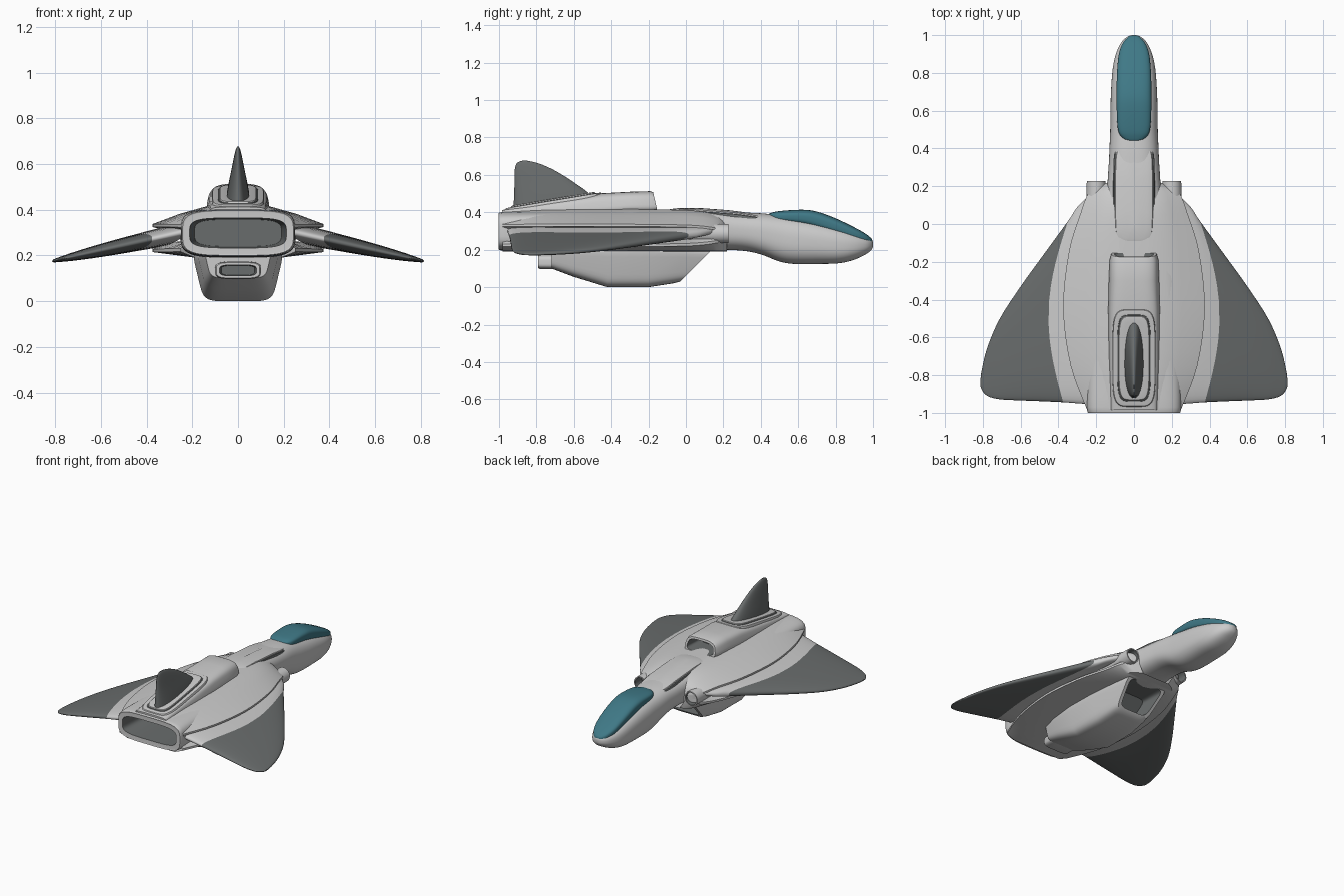
import bpy, bmesh, math
from mathutils import Vector as V

if "Cube" in bpy.data.objects:
    bpy.data.objects.remove(bpy.data.objects["Cube"])


def mat(name, col):
    m = bpy.data.materials.new(name)
    m.diffuse_color = (*col, 1)
    m.use_nodes = True
    m.node_tree.nodes["Principled BSDF"].inputs["Base Color"].default_value = m.diffuse_color
    return m


LIGHT = mat("light_grey", (0.6, 0.6, 0.6))
DARK = mat("dark_grey", (0.14, 0.15, 0.15))
TEAL = mat("canopy_teal", (0.05, 0.19, 0.24))


def unit(n, count=48):
    # superellipse outline in -1..1
    out = []
    for i in range(count):
        a = 2 * math.pi * (i + 0.5) / count
        c, s = math.cos(a), math.sin(a)
        out.append((math.copysign(abs(c) ** (2 / n), c), math.copysign(abs(s) ** (2 / n), s)))
    return out


def section(y, w, zb, zt, n, wb=None, yb=None, cx=0):
    # rounded cross-section, optionally tapered (wb) and slanted (yb) at the bottom
    wb = w if wb is None else wb
    yb = y if yb is None else yb
    ring = []
    for u, v in unit(n):
        t = (v + 1) / 2
        ring.append(V((cx + u * (wb + (w - wb) * t), yb + (y - yb) * t, zb + (zt - zb) * t)))
    return ring


def smooth(rows, steps=4):
    # Catmull-Rom through the station values
    out = []
    for i in range(len(rows) - 1):
        p = [rows[max(0, min(len(rows) - 1, i + k))] for k in (-1, 0, 1, 2)]
        for s in range(steps):
            t = s / steps
            out.append([0.5 * (2 * b + (c - a) * t + (2 * a - 5 * b + 4 * c - d) * t * t
                               + (3 * b - a - 3 * c + d) * t ** 3) for a, b, c, d in zip(*p)])
    return out + [list(rows[-1])]


def hollow(rings, sx, sz, depth, taper=0.9):
    # add a rim and a recessed pocket after the last ring
    last = rings[-1]
    c = sum(last, V()) / len(last)
    scaled = lambda k: [V((c.x + (p.x - c.x) * sx * k, c.y + (p.y - c.y) * sz * k,
                           c.z + (p.z - c.z) * sz * k)) for p in last]
    return rings + [scaled(1), [p + V((0, depth, 0)) for p in scaled(taper)]]


def loft(name, rings, m=LIGHT, closed=True, caps=True, dark_from=None, mirror=False, angle=35):
    bm = bmesh.new()
    vs = [[bm.verts.new(p) for p in r] for r in rings]
    n = len(rings[0])
    dark = lambda k: 1 if dark_from is not None and k >= dark_from else 0
    for k in range(len(vs) - 1):
        for i in range(n if closed else n - 1):
            j = (i + 1) % n
            bm.faces.new((vs[k][i], vs[k][j], vs[k + 1][j], vs[k + 1][i])).material_index = dark(k)
    if caps:
        bm.faces.new(vs[0])
        bm.faces.new(vs[-1]).material_index = dark(len(vs))
    bmesh.ops.recalc_face_normals(bm, faces=bm.faces)
    me = bpy.data.meshes.new(name)
    bm.to_mesh(me)
    bm.free()
    me.materials.append(m)
    me.materials.append(DARK)
    ob = bpy.data.objects.new(name, me)
    bpy.context.collection.objects.link(ob)
    bpy.ops.object.select_all(action='DESELECT')
    ob.select_set(True)
    bpy.context.view_layer.objects.active = ob
    bpy.ops.object.shade_smooth_by_angle(angle=math.radians(angle))
    if mirror:
        ob.modifiers.new("mirror", 'MIRROR')
    return ob


# Fuselage core from nose to the wide exhaust
core = [(1, .012, .215, .24, 2.3), (.99, .038, .197, .255, 2.3), (.96, .068, .175, .272, 2.4),
        (.9, .096, .147, .295, 2.5), (.82, .113, .128, .32, 2.6), (.7, .122, .124, .35, 2.6),
        (.58, .125, .124, .372, 2.6), (.5, .126, .137, .385, 2.6), (.4, .13, .175, .395, 2.6),
        (.3, .135, .195, .40, 2.6), (.15, .15, .2, .41, 2.8), (-.02, .2, .195, .415, 3),
        (-.3, .25, .19, .415, 3.5), (-.7, .25, .19, .405, 4), (-.97, .25, .195, .402, 4),
        (-1, .235, .205, .392, 4)]
rings = hollow([section(*r) for r in smooth(core)], .9, .7, .28)
loft("fuselage", rings, dark_from=len(rings) - 2)

# Canopy
canopy = [(.44, .03, .36, .39), (.455, .06, .35, .397), (.5, .085, .345, .407), (.62, .092, .33, .414),
          (.7, .092, .31, .404), (.8, .09, .28, .368), (.9, .08, .25, .32), (.96, .058, .235, .286),
          (.99, .03, .23, .262), (.997, .012, .23, .25)]
loft("canopy", [section(*r, 3) for r in smooth(canopy)], TEAL, angle=60)

# Upper and lower body shells whose lips clamp the wing roots: y, lip x, flat half-width, top z, lip z
shell = smooth([(.22, .14, .08, .36, .30), (.17, .235, .10, .385, .315), (.05, .285, .12, .408, .33),
                (-.15, .345, .13, .415, .335), (-.45, .375, .13, .417, .337),
                (-.75, .335, .13, .412, .337), (-.98, .25, .13, .40, .335)])
upper, lower = [], []
for y, w, f, zt, ze in shell:
    inn = max(w - .08, min(w, .225))
    m = (f + w) / 2
    upper.append([V((0, y, zt)), V((f, y, zt)), V((m, y, (zt + ze) / 2 + .006)), V((w, y, ze)),
                  V((w, y, ze - .012)), V((inn, y, ze - .035))])
    zl = .54 - ze + .02
    b = min(.2, w * .75)
    lower.append([V((0, y, .19)), V((b, y, .192)), V((w, y, zl - .008)),
                  V((w, y, zl + .006)), V((inn, y, zl + .035))])
loft("upper_shell", upper, closed=False, caps=False, mirror=True)
loft("lower_shell", lower, closed=False, caps=False, mirror=True)

# Wings: leading x, y, trailing x, y, outward bow, half thickness
ribs = [(.24, .15, .24, -.955, .08, .042), (.3, .09, .31, -.95, .09, .04),
        (.35, .015, .375, -.945, .09, .037), (.47, -.15, .48, -.94, .06, .033),
        (.6, -.33, .6, -.935, .04, .026), (.71, -.5, .70, -.93, .02, .018),
        (.775, -.65, .76, -.918, .012, .011), (.805, -.77, .79, -.90, .006, .007),
        (.812, -.82, .81, -.87, .002, .003)]
wing = []
for lx, ly, tx, ty, bow, th in smooth(ribs):
    ring = []
    for u, v in unit(2.6):
        t = (1 - u) / 2
        x = lx + (tx - lx) * t + bow * math.sin(math.pi * t)
        ring.append(V((x, ly + (ty - ly) * t, .288 - (x - .3) * .22 + v * th)))
    wing.append(ring)
loft("wing", wing, dark_from=8, mirror=True, angle=60)

# Belly pod with slanted front intake, and its rear nozzle
belly = [section(-.72, .15, .10, .23, 5, .12), section(-.6, .185, .055, .23, 5, .14),
         section(-.42, .205, 0, .23, 6, .15), section(-.2, .2, 0, .23, 6, .148),
         section(.0, .18, .02, .22, 6, .135, -.07), section(.15, .16, .03, .21, 6, .125, -.03)]
belly = hollow(belly, .84, .8, -.16)
loft("belly_pod", belly, dark_from=len(belly) - 2)
noz = [section(y, w, .135 - h, .135 + h, 4) for y, w, h in ((-.66, .1, .04), (-.78, .1, .038), (-.79, .095, .034))]
noz = hollow(noz, .85, .7, .05)
loft("belly_nozzle", noz, dark_from=len(noz) - 2)

# Dorsal hump with forward intake
hump = [section(-.985, .115, .38, .412, 4, .13), section(-.7, .12, .38, .462, 4, .14),
        section(-.45, .12, .385, .502, 4, .145), section(-.3, .112, .395, .51, 3.5, .145),
        section(-.19, .112, .395, .513, 3.5, .138), section(-.175, .106, .40, .508, 3.5, .128, -.15)]
hump = hollow(hump, .86, .74, -.14)
loft("dorsal_hump", hump, dark_from=len(hump) - 2)


def pad(name, yc, hy, hx, z, n=5, m=LIGHT):
    # rounded raised panel following the surface height z(x, y)
    rings = []
    for inset, dz in ((0, -.04), (0, -.006), (.003, -.001), (.008, 0), (.03, 0), (.06, 0), (hx - .005, 0)):
        rings.append([V((u * (hx - inset), yc + v * (hy - inset), z(u * (hx - inset), yc + v * (hy - inset)) + dz))
                      for u, v in unit(n)])
    return loft(name, rings, m)


# Spine panel in its dark seam, and the stepped fin pedestal
spine = lambda x, y: .424 - .24 * max(0, y) ** 2 - .9 * x * x - .9 * min(0, y) ** 2
pad("spine_seam", .155, .272, .11, lambda x, y: spine(x, y) - .007, 6, DARK)
pad("spine_panel", .155, .262, .1, spine, 6)
slope = lambda x, y: .504 + (y + .45) * .165
pad("fin_base_outer", -.71, .258, .114, lambda x, y: slope(x, y) + .003)
pad("fin_base_seam", -.71, .232, .09, lambda x, y: slope(x, y) + .006, 5, DARK)
pad("fin_base_inner", -.71, .224, .082, lambda x, y: slope(x, y) + .012)

# Tail fin: z, leading y, trailing y, half thickness
fin = [(.40, -.47, -.925, .06), (.49, -.51, -.92, .046), (.56, -.60, -.918, .032), (.62, -.695, -.917, .02),
       (.655, -.77, -.91, .012), (.67, -.82, -.895, .007), (.676, -.85, -.875, .003)]
loft("tail_fin", [[V((u * th, (a + b) / 2 + v * (a - b) / 2, z)) for u, v in unit(2.2)]
                  for z, a, b, th in smooth(fin)], DARK, angle=60)

# Side tubes beside the neck
tube = [section(y, r, .287 - r, .287 + r, 2, cx=.2) for y, r in ((-.05, .052), (.15, .052), (.228, .05))]
tube = hollow(tube, .85, .85, -.08)
loft("side_tube", tube, dark_from=len(tube) - 2, mirror=True)
